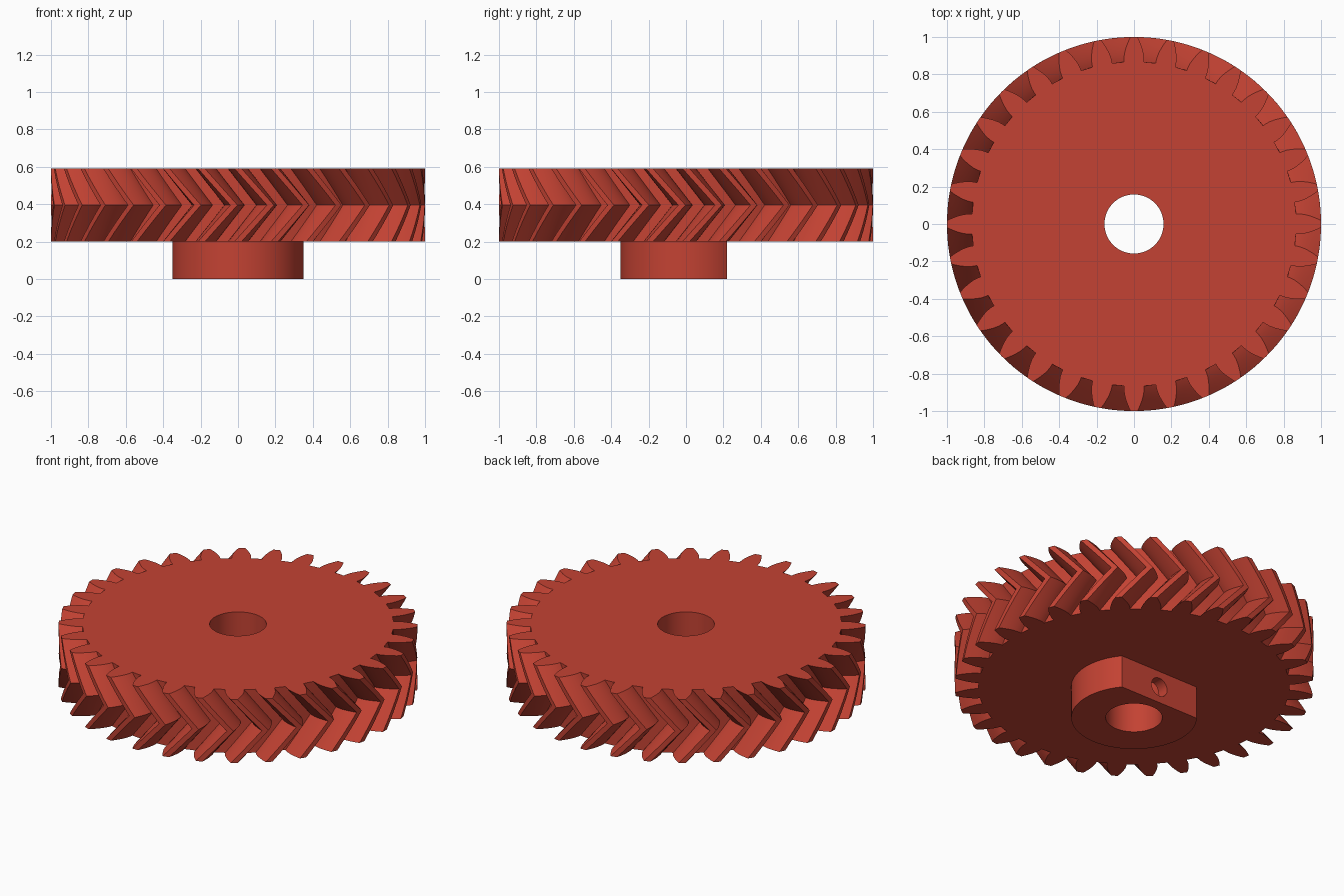
import bpy, bmesh, math

if "Cube" in bpy.data.objects:
    bpy.data.objects.remove(bpy.data.objects["Cube"], do_unlink=True)

TEETH = 32
PITCH = 2 * math.pi / TEETH
MODULE = 1 / (TEETH / 2 + 1)
PITCH_R = MODULE * TEETH / 2
ROOT_R = PITCH_R - 1.25 * MODULE
PRESSURE = math.radians(20)
BASE_R = PITCH_R * math.cos(PRESSURE)
TWIST = math.radians(10)
Z_HUB, Z_TOP = 0.2, 0.59
BORE_R = 0.158

red = bpy.data.materials.new("brick_red")
red.use_nodes = True
colour = (0.55, 0.055, 0.033, 1)
red.diffuse_color = colour
red.node_tree.nodes["Principled BSDF"].inputs["Base Color"].default_value = colour


def involute(a):
    return math.tan(a) - a


def half_angle(r):
    """Half the angular thickness of a tooth at radius r."""
    a = math.acos(min(1, BASE_R / r))
    return PITCH / 4 + involute(PRESSURE) - involute(a) - 0.003


def activate(ob):
    bpy.ops.object.select_all(action='DESELECT')
    ob.select_set(True)
    bpy.context.view_layer.objects.active = ob


def cut(ob, cutter):
    mod = ob.modifiers.new("cut", 'BOOLEAN')
    mod.operation = 'DIFFERENCE'
    mod.solver = 'EXACT'
    mod.object = cutter
    activate(ob)
    bpy.ops.object.modifier_apply(modifier=mod.name)
    bpy.data.objects.remove(cutter, do_unlink=True)


def cylinder(name, r, depth, loc, rot=(0, 0, 0), sides=64):
    bpy.ops.mesh.primitive_cylinder_add(vertices=sides, radius=r, depth=depth,
                                        location=loc, rotation=rot)
    ob = bpy.context.object
    ob.name = ob.data.name = name
    return ob


def bore_cutter():
    return cylinder("bore_cutter", BORE_R, 2, (0, 0, 0.3))


def finish(ob):
    ob.data.materials.clear()
    ob.data.materials.append(red)
    activate(ob)
    bpy.ops.object.shade_smooth_by_angle(angle=math.radians(25))


# Tooth outline: involute flanks on both sides of every tooth
STEPS = 5
radii = [ROOT_R] + [BASE_R + (1 - BASE_R) * i / STEPS for i in range(STEPS + 1)]
tooth = [(r, -half_angle(r)) for r in radii]
tooth += [(1, 0)] + [(r, -a) for r, a in reversed(tooth)]
outline = [(r, a + k * PITCH) for k in range(TEETH) for r, a in tooth]

# Herringbone gear: the outline twists one way, then back again
SLICES = 8
bm = bmesh.new()
rings = []
for s in range(SLICES + 1):
    t = s / SLICES
    turn = TWIST * (1 - abs(2 * t - 1))
    z = Z_HUB + (Z_TOP - Z_HUB) * t
    rings.append([bm.verts.new((r * math.cos(a + turn), r * math.sin(a + turn), z))
                  for r, a in outline])
count = len(outline)
for low, high in zip(rings, rings[1:]):
    for i in range(count):
        j = (i + 1) % count
        bm.faces.new((low[i], low[j], high[j], high[i]))
bm.faces.new(rings[0][::-1])
bm.faces.new(rings[-1])
bmesh.ops.recalc_face_normals(bm, faces=bm.faces)
mesh = bpy.data.meshes.new("herringbone_gear")
bm.to_mesh(mesh)
bm.free()
gear = bpy.data.objects.new("herringbone_gear", mesh)
bpy.context.collection.objects.link(gear)
cut(gear, bore_cutter())
finish(gear)

# Hub with a flat at the back, the bore and a set screw hole
hub = cylinder("hub", 0.35, Z_HUB, (0, 0, Z_HUB / 2))
bpy.ops.mesh.primitive_cube_add(size=1, location=(0, 0.72, 0.1))
cut(hub, bpy.context.object)
cut(hub, bore_cutter())
cut(hub, cylinder("screw_cutter", 0.057, 0.4, (0, 0.2, Z_HUB / 2),
                  (math.pi / 2, 0, 0), 24))
finish(hub)
